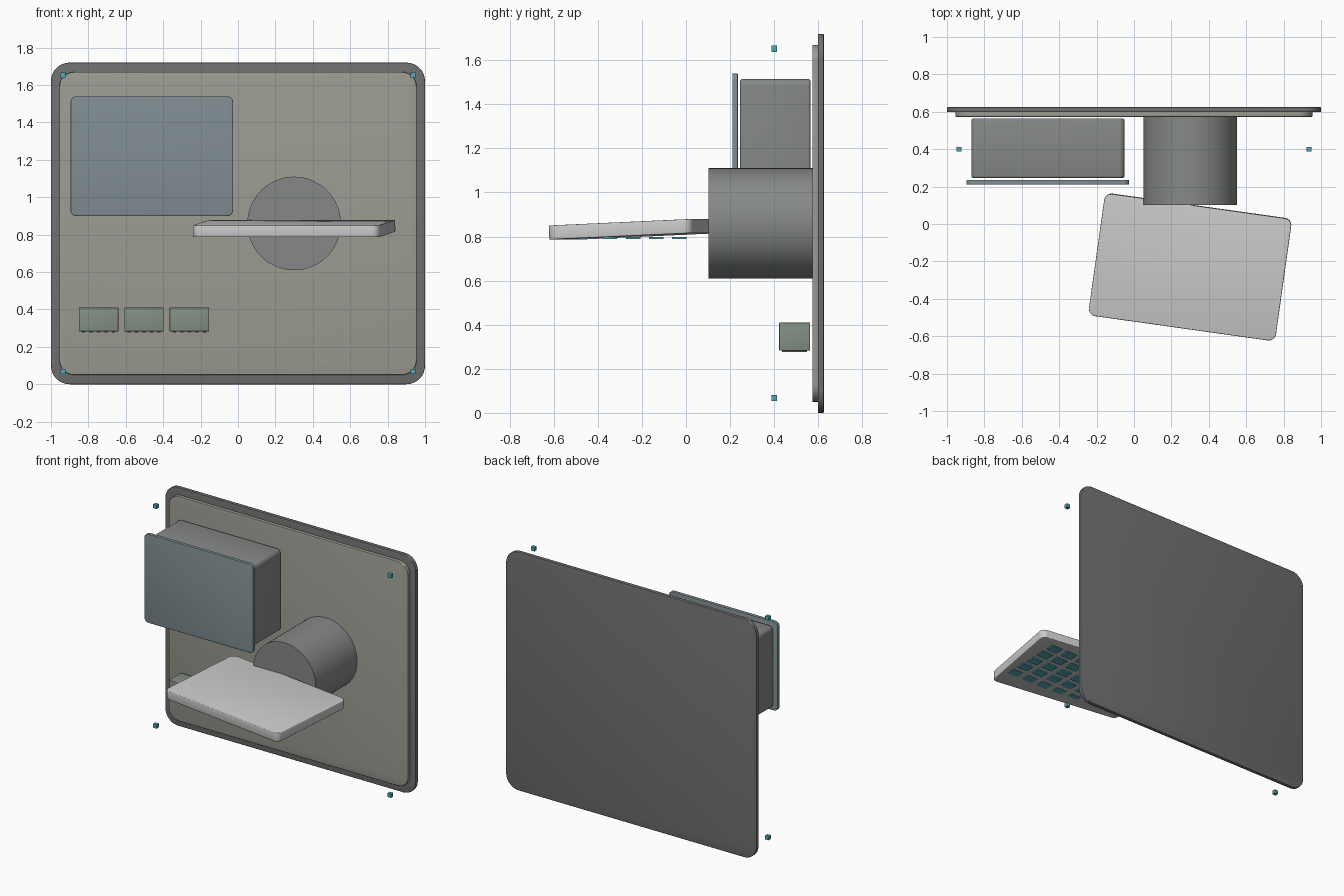
import bpy, bmesh
from math import radians
from mathutils import Matrix, Vector

if "Cube" in bpy.data.objects:
    bpy.data.objects.remove(bpy.data.objects["Cube"])


def material(name, rgb):
    m = bpy.data.materials.new(name)
    m.diffuse_color = (*rgb, 1)
    m.use_nodes = True
    m.node_tree.nodes["Principled BSDF"].inputs["Base Color"].default_value = m.diffuse_color
    return m


DARK = material("dark_grey", (0.16, 0.16, 0.16))
PANEL = material("warm_grey", (0.33, 0.33, 0.29))
HOUSING = material("mid_grey", (0.24, 0.25, 0.25))
GLASS = material("blue_grey", (0.22, 0.27, 0.29))
GREEN = material("green_grey", (0.23, 0.28, 0.23))
LIGHT = material("light_grey", (0.55, 0.55, 0.55))
TEAL = material("teal", (0.08, 0.40, 0.46))


def finish(name, bm, mat):
    mesh = bpy.data.meshes.new(name)
    bm.to_mesh(mesh)
    bm.free()
    ob = bpy.data.objects.new(name, mesh)
    bpy.context.collection.objects.link(ob)
    mesh.materials.append(mat)
    bpy.ops.object.select_all(action='DESELECT')
    ob.select_set(True)
    bpy.context.view_layer.objects.active = ob
    bpy.ops.object.shade_smooth_by_angle(angle=radians(35))
    return ob


def add_box(bm, lo, hi):
    lo, hi = Vector(lo), Vector(hi)
    mat = Matrix.Translation((lo + hi) / 2) @ Matrix.Diagonal((*(hi - lo), 1))
    bmesh.ops.create_cube(bm, size=1, matrix=mat)


def rounded_box(name, lo, hi, mat, axis=1, radius=0.0, rim=0.0):
    """Box whose edges along one axis are rounded; rim softens the end outlines."""
    bm = bmesh.new()
    add_box(bm, lo, hi)
    if radius:
        edges = [e for e in bm.edges
                 if abs((e.verts[0].co - e.verts[1].co).normalized()[axis]) > 0.9]
        bmesh.ops.bevel(bm, geom=edges, offset=radius, segments=8,
                        affect='EDGES', profile=0.5)
    if rim:
        bm.normal_update()
        edges = [e for e in bm.edges if e.calc_face_angle(0) > radians(60)]
        bmesh.ops.bevel(bm, geom=edges, offset=rim, segments=3,
                        affect='EDGES', profile=0.5)
    return finish(name, bm, mat)


# Wall plate and raised front panel
rounded_box("back_plate", (-1, 0.598, 0), (1, 0.625, 1.72), DARK, radius=0.1, rim=0.004)
rounded_box("front_panel", (-0.955, 0.573, 0.05), (0.955, 0.6, 1.67), PANEL,
            radius=0.08, rim=0.004)

# Display housing with its cover glass
rounded_box("display_housing", (-0.87, 0.245, 0.925), (-0.05, 0.565, 1.515), HOUSING,
            radius=0.03, rim=0.012)
rounded_box("display_glass", (-0.895, 0.21, 0.9), (-0.027, 0.235, 1.54), GLASS,
            radius=0.03, rim=0.003)

# Round drum
bm = bmesh.new()
bmesh.ops.create_cone(bm, cap_ends=True, segments=64, radius1=0.25, radius2=0.25, depth=0.473,
                      matrix=Matrix.Translation((0.3, 0.3375, 0.86))
                      @ Matrix.Rotation(radians(90), 4, 'X'))
finish("drum", bm, HOUSING)

# Tilted, slightly turned flap
flap = rounded_box("flap", (-0.505, -0.33, -0.032), (0.505, 0.33, 0.032), LIGHT,
                   axis=2, radius=0.04, rim=0.005)
flap.location = (0.3, -0.23, 0.833)
flap.rotation_euler = (radians(2.6), 0, radians(-8))

# Grid of pads under the flap
bm = bmesh.new()
for col in range(7):
    for row in range(5):
        x, y = 0.69 - 0.13 * col, -0.03 - 0.105 * row
        add_box(bm, (x - 0.042, y - 0.033, 0.79), (x + 0.042, y + 0.033, 0.799))
finish("flap_pads", bm, TEAL)

# Terminal blocks with small feet
for i in range(3):
    x = -0.85 + 0.2425 * i
    rounded_box(f"terminal_block_{i + 1}", (x, 0.423, 0.283), (x + 0.21, 0.563, 0.41), GREEN,
                rim=0.003)
    bm = bmesh.new()
    for j in range(5):
        px = x + 0.025 + 0.04 * j
        add_box(bm, (px - 0.008, 0.435, 0.277), (px + 0.008, 0.55, 0.285))
    finish(f"terminal_feet_{i + 1}", bm, DARK)

# Corner fasteners
for sx in (-1, 1):
    for z in (0.068, 1.652):
        x = 0.935 * sx
        rounded_box("corner_fastener", (x - 0.014, 0.387, z - 0.014),
                    (x + 0.014, 0.413, z + 0.014), TEAL)
